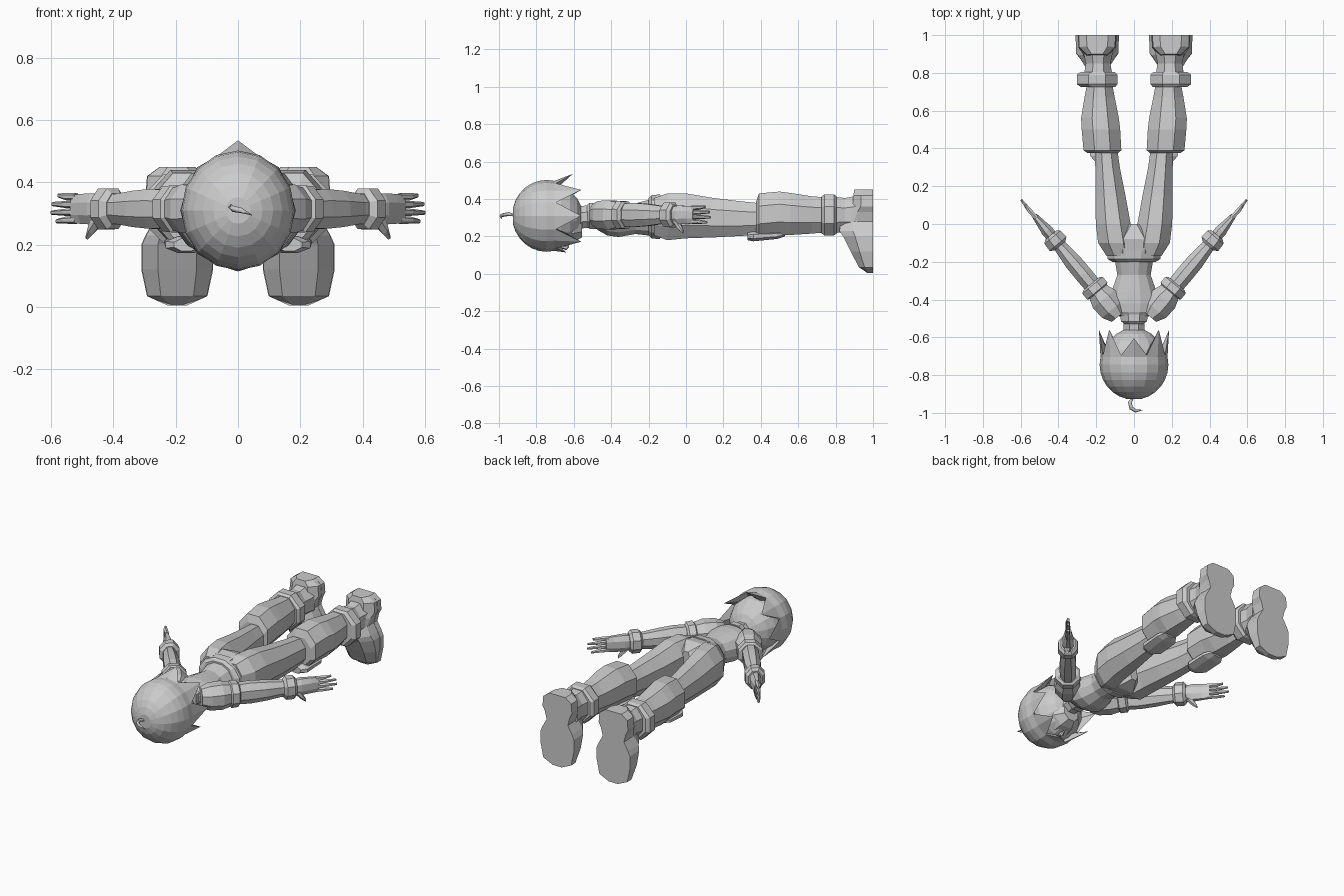
import bpy, bmesh
from math import sin, cos, pi
from mathutils import Vector

cube = bpy.data.objects.get("Cube")
if cube:
    bpy.data.objects.remove(cube, do_unlink=True)

grey = bpy.data.materials.new("plain_grey")
grey.use_nodes = True
grey.diffuse_color = (0.6, 0.6, 0.6, 1)
grey.node_tree.nodes["Principled BSDF"].inputs["Base Color"].default_value = (0.6, 0.6, 0.6, 1)

X, Y, Z = Vector((1, 0, 0)), Vector((0, 1, 0)), Vector((0, 0, 1))


def skin(name, rings, mirror=False):
    """Join matching rings of points into a closed, flat shaded solid."""
    bm = bmesh.new()
    loops = [[bm.verts.new(p) for p in ring] for ring in rings]
    n = len(loops[0])
    for a, b in zip(loops, loops[1:]):
        for i in range(n):
            j = (i + 1) % n
            bm.faces.new((a[i], a[j], b[j], b[i]))
    bm.faces.new(loops[0])
    bm.faces.new(loops[-1])
    bmesh.ops.recalc_face_normals(bm, faces=bm.faces)
    mesh = bpy.data.meshes.new(name)
    bm.to_mesh(mesh)
    bm.free()
    obj = bpy.data.objects.new(name, mesh)
    bpy.context.collection.objects.link(obj)
    mesh.materials.append(grey)
    if mirror:
        obj.modifiers.new("mirror", 'MIRROR')
    return obj


def ring(c, ru, rv, u=X, v=Z, sides=8):
    k = 1 / cos(pi / sides)
    return [Vector(c) + k * (u * ru * cos(t) + v * rv * sin(t))
            for t in ((i + 0.5) * 2 * pi / sides for i in range(sides))]


def body(name, sections, mirror=False, sides=8):
    """Sections are x, y, z, half width, half depth."""
    return skin(name, [ring(s[:3], s[3], s[4], sides=sides) for s in sections], mirror)


# Torso, neck and pelvis
body("neck", [(0, -.6, .30, .055, .06), (0, -.46, .31, .055, .06)])
body("collar", [(0, -.53, .31, .05, .055), (0, -.515, .31, .068, .07),
                (0, -.48, .31, .075, .07)])
body("torso", [(0, -.5, .31, .06, .055), (0, -.465, .305, .12, .075),
               (0, -.42, .295, .13, .09), (0, -.36, .29, .12, .093),
               (0, -.27, .295, .088, .082), (0, -.2, .3, .1, .095),
               (0, -.15, .305, .12, .1)], sides=12)
body("belt", [(0, -.2, .305, .115, .1), (0, -.185, .305, .14, .115),
              (0, -.14, .305, .145, .12)], sides=12)
body("pelvis", [(0, -.16, .305, .14, .11), (0, -.08, .305, .14, .122),
                (0, 0, .305, .035, .09)])

# Legs
body("thigh", [(.075, -.17, .305, .07, .1), (.095, -.1, .305, .095, .125),
               (.11, 0, .31, .092, .12), (.125, .15, .30, .08, .105),
               (.14, .3, .295, .065, .092), (.15, .42, .295, .058, .08)], True)
body("lower_leg", [(.165, .375, .3, .08, .085), (.167, .39, .315, .1, .115),
                   (.175, .5, .325, .102, .115), (.18, .56, .32, .1, .112),
                   (.182, .67, .315, .08, .1), (.182, .75, .315, .065, .093)], True)
body("knee_pad", [(.165, .33, .2, .04, .02), (.167, .36, .2, .065, .026),
                  (.17, .49, .207, .065, .02), (.172, .53, .215, .04, .015)], True)
body("ankle_cuff", [(.19, .725, .315, .09, .098), (.195, .74, .315, .108, .11),
                    (.195, .79, .315, .108, .11), (.192, .805, .315, .09, .1)], True)
body("ankle", [(.19, .79, .315, .075, .098), (.19, .85, .315, .065, .09),
               (.19, .92, .32, .08, .1)], True)

# Boots: sole flat at the far end, toes pointing down
foot = [(.005, .03, .03), (.035, .095, .075), (.12, .113, .12), (.2, .113, .16),
        (.23, .1, .18), (.28, .072, .17), (.33, .085, .14), (.36, .1, .11),
        (.42, .095, .105), (.45, .055, .1)]
skin("boot", [[Vector((.195 + w * a, 1 - h * b, z)) for a, b in
               ((-1, 0), (-1, .6), (-.55, 1), (.55, 1), (1, .6), (1, 0))]
              for z, w, h in foot], True)
skin("boot_sole", [[Vector((.195 + w * a * 1.02, 1 - .035 * b, z)) for a, b in
                    ((-1, 0), (-1, 1), (1, 1), (1, 0))] for z, w, h in foot], True)

# Arms, angled out and back from the shoulders
along = Vector((.64, .768, 0))
across = Vector((.768, -.64, 0))
shoulder = Vector((.14, -.42, .315))


def arm(name, sections):
    """Sections are distance from the shoulder, half width, half depth."""
    skin(name, [ring(shoulder + along * d, w, h, across) for d, w, h in sections], True)


arm("sleeve", [(-.09, .045, .06), (-.04, .072, .075), (.03, .075, .078), (.09, .055, .065)])
arm("sleeve_cuff", [(.075, .055, .062), (.085, .07, .075), (.125, .07, .072),
                    (.135, .055, .06)])
arm("arm_limb", [(.1, .045, .06), (.2, .047, .064), (.29, .046, .058),
                 (.38, .036, .048), (.45, .034, .045)])
arm("wrist_cuff", [(.395, .038, .05), (.41, .058, .065), (.455, .055, .066),
                   (.47, .04, .052)])
arm("palm", [(.45, .03, .042), (.5, .032, .05), (.56, .022, .048), (.605, .015, .045)])


def digit(name, points):
    """Points are distance along, offset across, height, half width, half depth."""
    skin(name, [ring(shoulder + along * d + across * o + Z * z, w, h, across, sides=6)
                for d, o, z, w, h in points], True)


for i, reach in enumerate((.69, .715, .71, .68)):
    z = -.036 + i * .025
    digit(f"finger_{i + 1}", [(.59, 0, z, .012, .011), (.64, .003, z, .012, .01),
                              (reach, 0, z * 1.1, .006, .006)])
digit("thumb", [(.47, 0, -.02, .02, .025), (.505, .005, -.06, .016, .02),
                (.53, .005, -.09, .007, .008)])

# Head
head_mid = Vector((0, -.72, .305))
body("head", [(0, head_mid.y - .17 * cos(t), head_mid.z, .162 * sin(t), .17 * sin(t))
              for t in (pi * k / 10 for k in range(1, 10))], sides=16)
body("jaw", [(0, -.68, .25, .12, .1), (0, -.6, .25, .09, .08),
             (0, -.555, .245, .05, .05)])
body("nose", [(0, -.67, .145, .006, .006), (0, -.64, .14, .012, .012),
              (0, -.625, .15, .006, .006)], sides=6)

# Hair cap with a zigzag hem of flared locks
rows = []
for t in (pi * k / 14 for k in range(1, 9)):
    rows.append([Vector((.182 * sin(t) * cos(a), -.745 - .185 * cos(t),
                         .31 + .192 * sin(t) * sin(a)))
                 for a in (k * pi / 8 for k in range(16))])
hem, inner = [], []
for k in range(16):
    a = k * pi / 8
    fringe = sin(a) < -.8
    if k % 2 == 0:
        y, r = (-.64 if fringe else -.56), 1.02
        if k == 4:
            y, r = -.605, 1.17
    else:
        y, r = -.695, .98
    hem.append(Vector((.182 * r * cos(a), y, .31 + .192 * r * sin(a))))
    inner.append(Vector((.13 * cos(a), -.71, .31 + .14 * sin(a))))
skin("hair", rows + [hem, inner])

# Loose curl on the crown
curve = bpy.data.curves.new("hair_curl", 'CURVE')
curve.dimensions = '3D'
curve.bevel_depth = .01
curve.bevel_resolution = 0
spline = curve.splines.new('POLY')
path = [(0, -.91, .31, .4), (-.022, -.945, .32, 1), (-.015, -.975, .315, 1),
        (.01, -.99, .31, .9), (.045, -.985, .295, .1)]
spline.points.add(len(path) - 1)
for p, (x, y, z, r) in zip(spline.points, path):
    p.co = (x, y, z, 1)
    p.radius = r
curve.materials.append(grey)
bpy.context.collection.objects.link(bpy.data.objects.new("hair_curl", curve))
